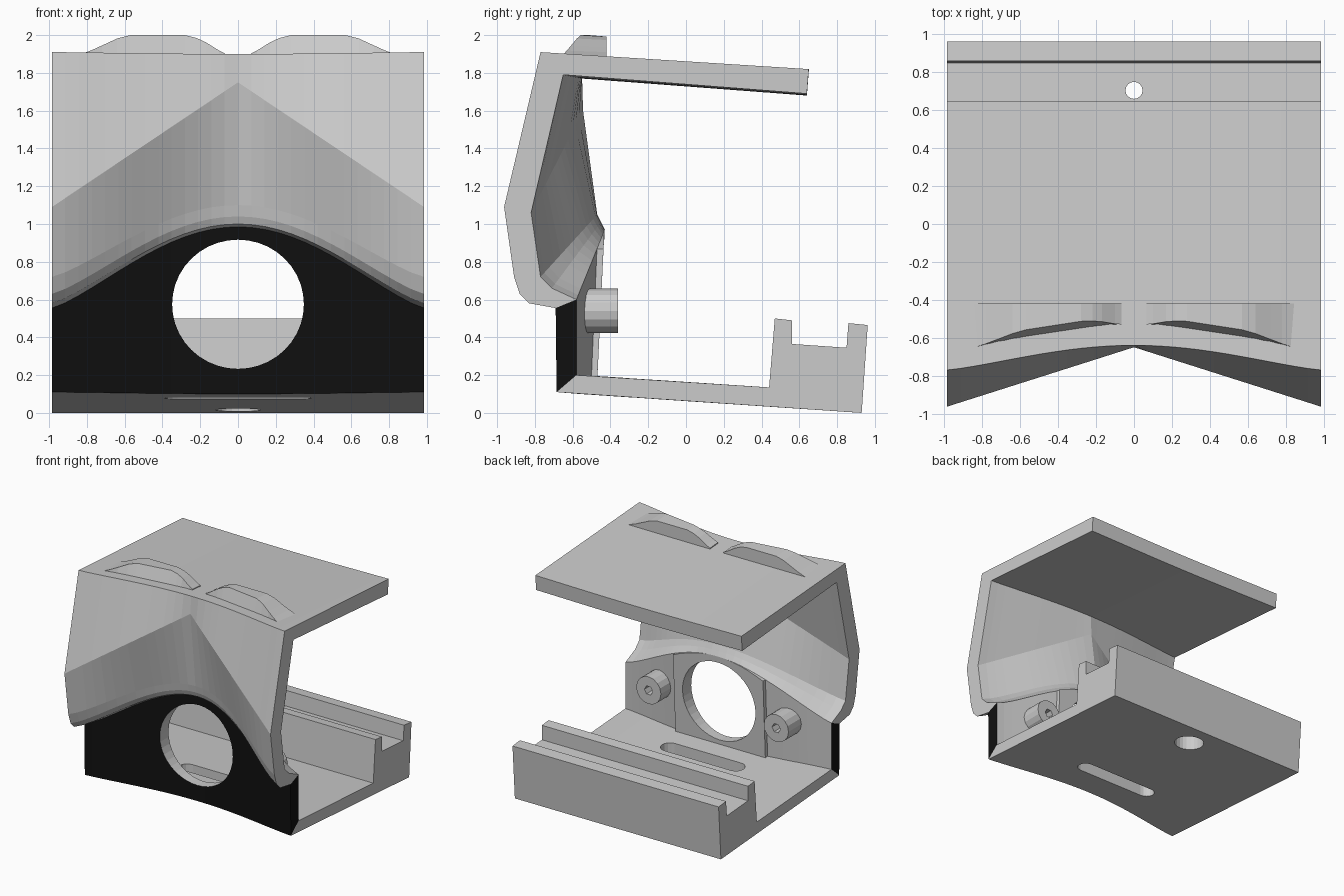
import bpy, bmesh, math

if "Cube" in bpy.data.objects:
    bpy.data.objects.remove(bpy.data.objects["Cube"])

W = 0.985  # half width
XS = [W * (i / 14 - 1) for i in range(29)]


def bell(x):
    return max(0.0, math.cos(math.pi / 2 * min(1, abs(x) / W))) ** 1.25


def mesh_object(name, verts, faces):
    bm = bmesh.new()
    vs = [bm.verts.new(v) for v in verts]
    for f in faces:
        bm.faces.new([vs[i] for i in f])
    bmesh.ops.recalc_face_normals(bm, faces=bm.faces)
    me = bpy.data.meshes.new(name)
    bm.to_mesh(me)
    bm.free()
    ob = bpy.data.objects.new(name, me)
    bpy.context.collection.objects.link(ob)
    return ob


def skin(name, rings):
    """Join closed rings of 3D points into a capped solid."""
    n = len(rings[0])
    verts = [p for r in rings for p in r]
    faces = [(k * n + i, k * n + (i + 1) % n, (k + 1) * n + (i + 1) % n, (k + 1) * n + i)
             for k in range(len(rings) - 1) for i in range(n)]
    faces += [tuple(range(n)), tuple(range(len(verts) - n, len(verts)))]
    return mesh_object(name, verts, faces)


def loft(name, xs, section):
    return skin(name, [[(x, y, z) for y, z in section(x)] for x in xs])


def mix(edge, centre, w):
    return [(a + (c - a) * w, b + (d - b) * w) for (a, b), (c, d) in zip(edge, centre)]


def circle(r, n, cx=0, cz=0):
    return [(cx + r * math.cos(2 * math.pi * i / n), cz + r * math.sin(2 * math.pi * i / n))
            for i in range(n)]


def along_y(name, outline, y0, y1):
    return skin(name, [[(a, y, b) for a, b in outline] for y in (y0, y1)])


def along_z(name, outline, z0, z1):
    return skin(name, [[(a, b, z) for a, b in outline] for z in (z0, z1)])


def cut(ob, cutter):
    m = ob.modifiers.new("cut", 'BOOLEAN')
    m.operation, m.solver, m.object = 'DIFFERENCE', 'EXACT', cutter
    dg = bpy.context.evaluated_depsgraph_get()
    me = bpy.data.meshes.new_from_object(ob.evaluated_get(dg))
    ob.modifiers.clear()
    ob.data = me
    bpy.data.objects.remove(cutter)


# Roof and curved upper front, one shell
EDGE = [(.65, 1.82), (-.77, 1.91), (-.963, 1.09), (-.91, .72), (-.88, .63), (-.83, .58),
        (-.69, .555), (-.58, .60), (-.71, .66), (-.77, .72), (-.82, 1.06), (-.65, 1.79), (.64, 1.69)]
CENTRE = [(.65, 1.81), (-.64, 1.90), (-.65, 1.75), (-.58, 1.10), (-.57, 1.04), (-.555, 1.0),
          (-.53, .985), (-.43, .97), (-.45, 1.01), (-.47, 1.05), (-.545, 1.6), (-.55, 1.77), (.64, 1.68)]


def shell_section(x):
    pts = mix(EDGE, CENTRE, bell(x))
    straight = mix(EDGE, CENTRE, 1 - abs(x) / W)
    for i in (2, 10):  # creases run straight to the central apex
        pts[i] = straight[i]
    return pts


loft("upper_shell", XS, shell_section)

# Lower front plate
plate = loft("front_plate", XS, lambda x: mix(
    [(-.685, .11), (-.58, .20), (-.58, .60), (-.69, .555)],
    [(-.56, .10), (-.47, .195), (-.43, .97), (-.53, .985)], bell(x)))

# Flat pad behind the round opening
PAD_XS = [.43 * (i / 6 - 1) for i in range(13)]


def pad_section(x):
    top = .60 + .37 * bell(x)
    return [(-.535, .17), (-.47, .17), (-.47 + .05 * (top - .2), top), (-.51, top)]


pad = loft("opening_pad", PAD_XS, pad_section)
for part in (plate, pad):
    cut(part, along_y("hole_cutter", [(a * 1.02, b + .575) for a, b in circle(.342, 40)], -1, 0))

# Black finish on the plate's front and ends
black = bpy.data.materials.new("black")
black.diffuse_color = (.005, .005, .005, 1)
black.use_nodes = True
black.node_tree.nodes["Principled BSDF"].inputs["Base Color"].default_value = black.diffuse_color
grey = bpy.data.materials.new("grey")
plate.data.materials.clear()
plate.data.materials.append(grey)
plate.data.materials.append(black)
for p in plate.data.polygons:
    front = p.normal.y < -.6 and p.normal.z > -.5
    p.material_index = int(front or abs(p.center.x) > W - .01)

# Base with rear double rail
base = loft("base", XS, lambda x: mix([(-.685, .11)], [(-.56, .10)], bell(x)) + [
    (.93, 0), (.962, .465), (.86, .475), (.85, .345), (.56, .365), (.56, .49), (.47, .50),
    (.44, .135)] + mix([(-.58, .20)], [(-.47, .195)], bell(x)))
slot = [(sx * .32 + .07 * math.cos(t), -.23 + .07 * math.sin(t)) for sx, t in
        [(1, -math.pi / 2 + i * math.pi / 8) for i in range(9)] +
        [(-1, math.pi / 2 + i * math.pi / 8) for i in range(9)]]
cut(base, along_z("slot_cutter", slot, -.2, .4))
cut(base, along_z("screw_cutter", circle(.045, 16, 0, .705), -.2, .6))
cut(base, along_z("counterbore_cutter", circle(.12, 24, 0, .705), -.2, .17))

for side, s in (("left", -1), ("right", 1)):
    # Screw bosses behind the plate
    boss = along_y("boss_" + side, circle(.118, 16, s * .61, .54), -.57, -.36)
    cut(boss, along_y("boss_cutter", circle(.04, 6, s * .61, .54), -.50, -.2))

    # Raised brows on the roof
    outline = [(.065, 1.90), (.10, 1.918), (.17, 1.962), (.22, 1.985), (.28, 2.0), (.57, 2.0),
               (.64, 1.982), (.72, 1.945), (.78, 1.918), (.845, 1.895)]
    rings = []
    for x, z in outline:
        f = -.53 - .12 * (x - .065) / .78
        rings.append([(s * x, f, 1.85), (s * x, f + .5 * (z - 1.9), z),
                      (s * x, -.42, z - .008), (s * x, -.42, 1.85)])
    skin("brow_" + side, rings)
